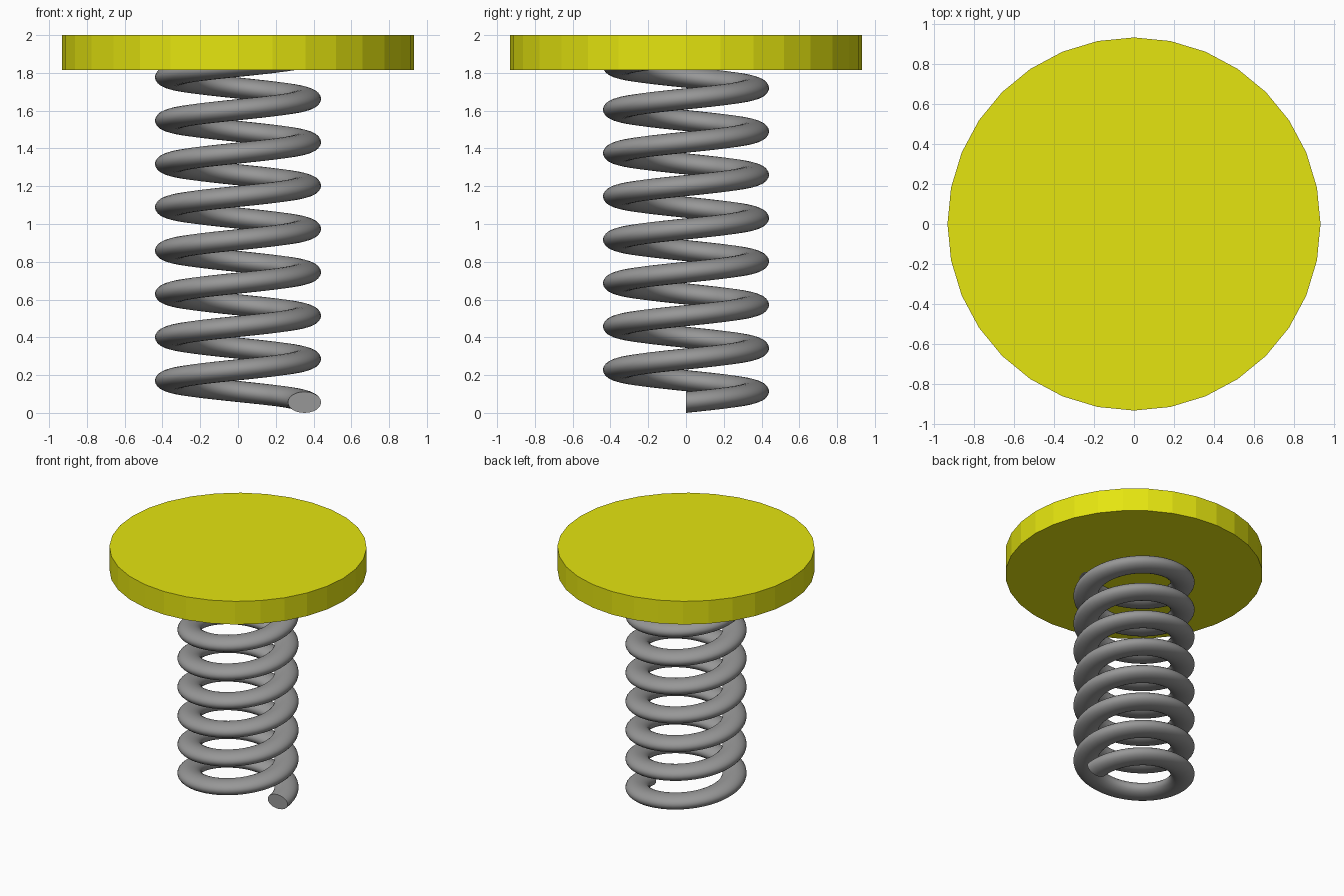
import bpy, bmesh, math

if "Cube" in bpy.data.objects:
    bpy.data.objects.remove(bpy.data.objects["Cube"])

def material(name, rgb):
    m = bpy.data.materials.new(name)
    m.diffuse_color = (*rgb, 1.0)
    m.use_nodes = True
    m.node_tree.nodes["Principled BSDF"].inputs["Base Color"].default_value = m.diffuse_color
    return m

yellow = material("yellow", (0.78, 0.78, 0.005))
grey = material("steel grey", (0.31, 0.31, 0.31))

def finish(bm, name, mat):
    bmesh.ops.recalc_face_normals(bm, faces=bm.faces)
    me = bpy.data.meshes.new(name)
    bm.to_mesh(me)
    bm.free()
    me.materials.append(mat)
    ob = bpy.data.objects.new(name, me)
    bpy.context.collection.objects.link(ob)
    return ob

# Flat-shaded 32-sided top plate
bpy.ops.mesh.primitive_cylinder_add(vertices=32, radius=0.933, depth=0.185,
                                    location=(0, 0, 1.9075))
plate = bpy.context.object
plate.name = "top_plate"
plate.data.materials.append(yellow)

# Coil spring: elliptical section swept upward, top end buried in the plate
TURNS, STEPS, SIDES = 8, 48, 24
RADIUS, PITCH = 0.352, 0.2295
HALF_W, HALF_H = 0.088, 0.056
bm = bmesh.new()
rings = []
for i in range(TURNS * STEPS + 1):
    a = 2 * math.pi * i / STEPS
    zc = HALF_H + PITCH * i / STEPS
    ring = []
    for j in range(SIDES):
        t = 2 * math.pi * j / SIDES
        r = RADIUS + HALF_W * math.cos(t)
        ring.append(bm.verts.new((r * math.cos(a), r * math.sin(a),
                                  zc + HALF_H * math.sin(t))))
    rings.append(ring)
for lo, hi in zip(rings, rings[1:]):
    for j in range(SIDES):
        k = (j + 1) % SIDES
        bm.faces.new((lo[j], lo[k], hi[k], hi[j]))
bm.faces.new(rings[0])
bm.faces.new(rings[-1])
spring = finish(bm, "coil_spring", grey)

# Smooth wire with crisp cut ends
bpy.ops.object.select_all(action='DESELECT')
spring.select_set(True)
bpy.context.view_layer.objects.active = spring
bpy.ops.object.shade_smooth_by_angle(angle=math.radians(40))
